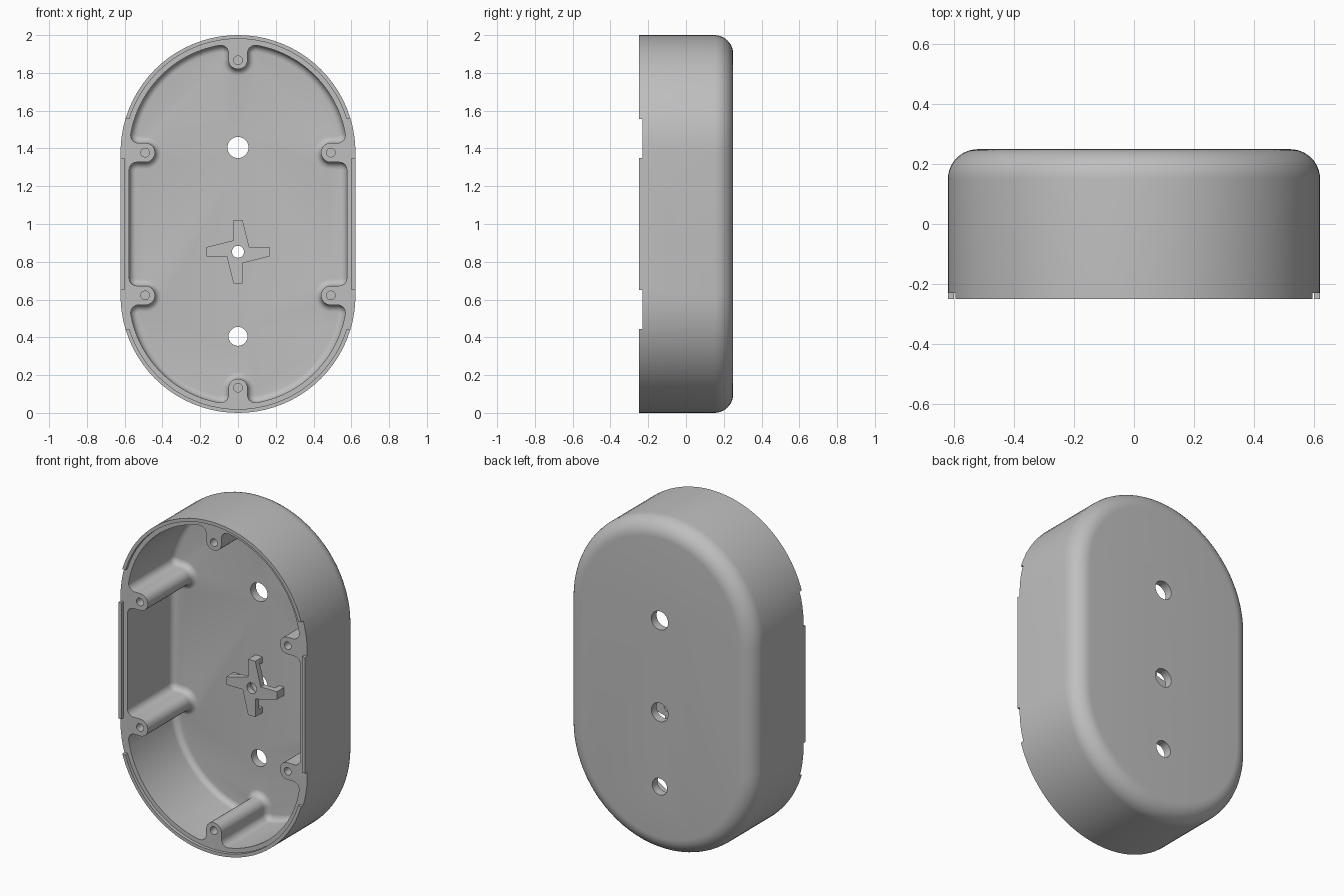
import bpy, bmesh, math
from mathutils import Vector

cube = bpy.data.objects.get("Cube")
if cube:
    bpy.data.objects.remove(cube)

# Overall sizes
RADIUS, HALF, MID = 0.622, 0.378, 1.0      # stadium outline and its centre height
FRONT, BACK, FLOOR, RIM = -0.25, 0.25, 0.2, -0.23
OPEN = -0.4                                # cutters start in front of the shell

grey = bpy.data.materials.new("grey plastic")
grey.use_nodes = True
colour = (0.52, 0.52, 0.52, 1)
grey.diffuse_color = colour
grey.node_tree.nodes["Principled BSDF"].inputs["Base Color"].default_value = colour


def loft(name, layers):
    """Closed solid through (outline, y) layers; outlines are (x, z) about MID."""
    bm = bmesh.new()
    rings = [[bm.verts.new((p[0], y, p[1] + MID)) for p in pts] for pts, y in layers]
    for a, b in zip(rings, rings[1:]):
        for i in range(len(a)):
            j = (i + 1) % len(a)
            bm.faces.new((a[i], a[j], b[j], b[i]))
    bm.faces.new(rings[0])
    bm.faces.new(rings[-1])
    bmesh.ops.recalc_face_normals(bm, faces=bm.faces)
    mesh = bpy.data.meshes.new(name)
    bm.to_mesh(mesh)
    bm.free()
    mesh.materials.append(grey)
    obj = bpy.data.objects.new(name, mesh)
    bpy.context.collection.objects.link(obj)
    return obj


def boolean(target, tool, operation="DIFFERENCE"):
    mod = target.modifiers.new("cut", "BOOLEAN")
    mod.object, mod.operation, mod.solver = tool, operation, "EXACT"
    bpy.context.view_layer.objects.active = target
    bpy.ops.object.modifier_apply(modifier=mod.name)
    bpy.data.objects.remove(tool)


def circle(x, z, r, n=32):
    return [(x + r * math.cos(math.tau * i / n), z + r * math.sin(math.tau * i / n))
            for i in range(n)]


def rect(x0, x1, z0, z1):
    return [(x0, z0), (x1, z0), (x1, z1), (x0, z1)]


def stadium(r, n=40):
    pts = []
    for side, start in ((1, 0), (-1, math.pi)):
        for i in range(n + 1):
            a = start + math.pi * i / n
            pts.append((r * math.cos(a), side * HALF + r * math.sin(a)))
    return pts


def rounded(corners, steps=7):
    """Fillet each (x, z, radius) corner of a closed outline."""
    out = []
    for i, (x, z, r) in enumerate(corners):
        p = Vector((x, z))
        if not r:
            out.append(p)
            continue
        d1 = (Vector(corners[i - 1][:2]) - p).normalized()
        d2 = (Vector(corners[(i + 1) % len(corners)][:2]) - p).normalized()
        half = d1.angle(d2) / 2
        centre = p + (d1 + d2).normalized() * r / math.sin(half)
        t = r / math.tan(half)
        s, e = p + d1 * t - centre, p + d2 * t - centre
        out += [centre + s.lerp(e, k / steps).normalized() * r for k in range(steps + 1)]
    return out


def inset(pts, dist):
    """Move a counter-clockwise outline inwards by dist."""
    out = []
    for i, p in enumerate(pts):
        a = (p - pts[i - 1]).normalized()
        b = (pts[(i + 1) % len(pts)] - p).normalized()
        n1, n2 = Vector((-a.y, a.x)), Vector((-b.y, b.x))
        out.append(p + (n1 + n2) * dist / (1 + n1.dot(n2)))
    return out


# Outer shell with a rounded back edge
bend = 0.1
layers = [(stadium(RADIUS), FRONT)]
for i in range(11):
    a = math.pi / 2 * i / 10
    layers.append((stadium(RADIUS - bend * (1 - math.cos(a))), BACK - bend + bend * math.sin(a)))
shell = loft("shell", layers)

# Cavity outline: one quarter with the screw posts left standing, then mirrored
INNER, POST, ROOT = 0.576, 0.051, 0.04
reach = math.sqrt(INNER ** 2 - POST ** 2)
quarter = [(INNER, HALF - POST, ROOT), (0.44, HALF - POST, POST - 0.001),
           (0.44, HALF + POST, POST - 0.001), (reach, HALF + POST, ROOT)]
for i in range(25):
    a = math.radians(10 + 70 * i / 24)
    quarter.append((INNER * math.cos(a), HALF + INNER * math.sin(a), 0))
quarter += [(POST, HALF + reach, ROOT), (POST, 0.82, POST - 0.001)]
upper = quarter + [(-x, z, r) for x, z, r in reversed(quarter)]
outline = rounded(upper + [(-x, -z, r) for x, z, r in upper])

fillet = 0.036
layers = [(outline, OPEN)]
for i in range(8):
    a = math.pi / 2 * i / 7
    layers.append((inset(outline, fillet * (1 - math.cos(a))), FLOOR - fillet + fillet * math.sin(a)))
boolean(shell, loft("cavity_cutter", layers))

# Stepped rim with a thin raised lip, broken by four gaps
boolean(shell, loft("rim_cutter", [(stadium(RADIUS - 0.02), OPEN), (stadium(RADIUS - 0.02), RIM)]))
for side in (-1, 1):
    z0, z1 = sorted((side * 0.35, side * 0.555))
    gap = rect(-1, 1, z0, z1)
    boolean(shell, loft("gap_cutter", [(gap, OPEN), (gap, RIM)]))

# Screw holes in the posts
posts = [(0, 0.867), (0, -0.867)] + [(x, z) for x in (-0.492, 0.492) for z in (-HALF, HALF)]
for x, z in posts:
    hole = circle(x, z, 0.023, 20)
    boolean(shell, loft("screw_cutter", [(hole, OPEN), (hole, 0.07)]))

# Through holes in the back
CROSS_Z = -0.147
for z, r in ((0.405, 0.056), (CROSS_Z, 0.056), (-0.595, 0.05)):
    hole = circle(0, z, r)
    boolean(shell, loft("back_cutter", [(hole, 0.1), (hole, 0.4)]))

# Cross bracket standing on a foot at each arm end
ARM, WIDE, WEB = 0.168, 0.024, 0.06
arms = []
for c, s in ((1, 0), (0, 1), (-1, 0), (0, -1)):
    for u, v in ((ARM, -WIDE), (ARM, WIDE), (WEB, WIDE)):
        arms.append((u * c - v * s, CROSS_Z + u * s + v * c))
bracket = loft("cross_bracket", [(arms, 0.13), (arms, 0.165)])
for c, s in ((1, 0), (0, 1), (-1, 0), (0, -1)):
    foot = [(u * c - v * s, CROSS_Z + u * s + v * c)
            for u, v in rect(ARM - 0.035, ARM, -WIDE, WIDE)]
    boolean(bracket, loft("foot", [(foot, 0.14), (foot, FLOOR + 0.005)]), "UNION")
hole = circle(0, CROSS_Z, 0.032, 24)
boolean(bracket, loft("bracket_cutter", [(hole, 0.05), (hole, 0.22)]))

# Smooth curved surfaces, keep edges sharp
for obj in (shell, bracket):
    bpy.ops.object.select_all(action="DESELECT")
    obj.select_set(True)
    bpy.context.view_layer.objects.active = obj
    bpy.ops.object.shade_smooth_by_angle(angle=math.radians(30))
